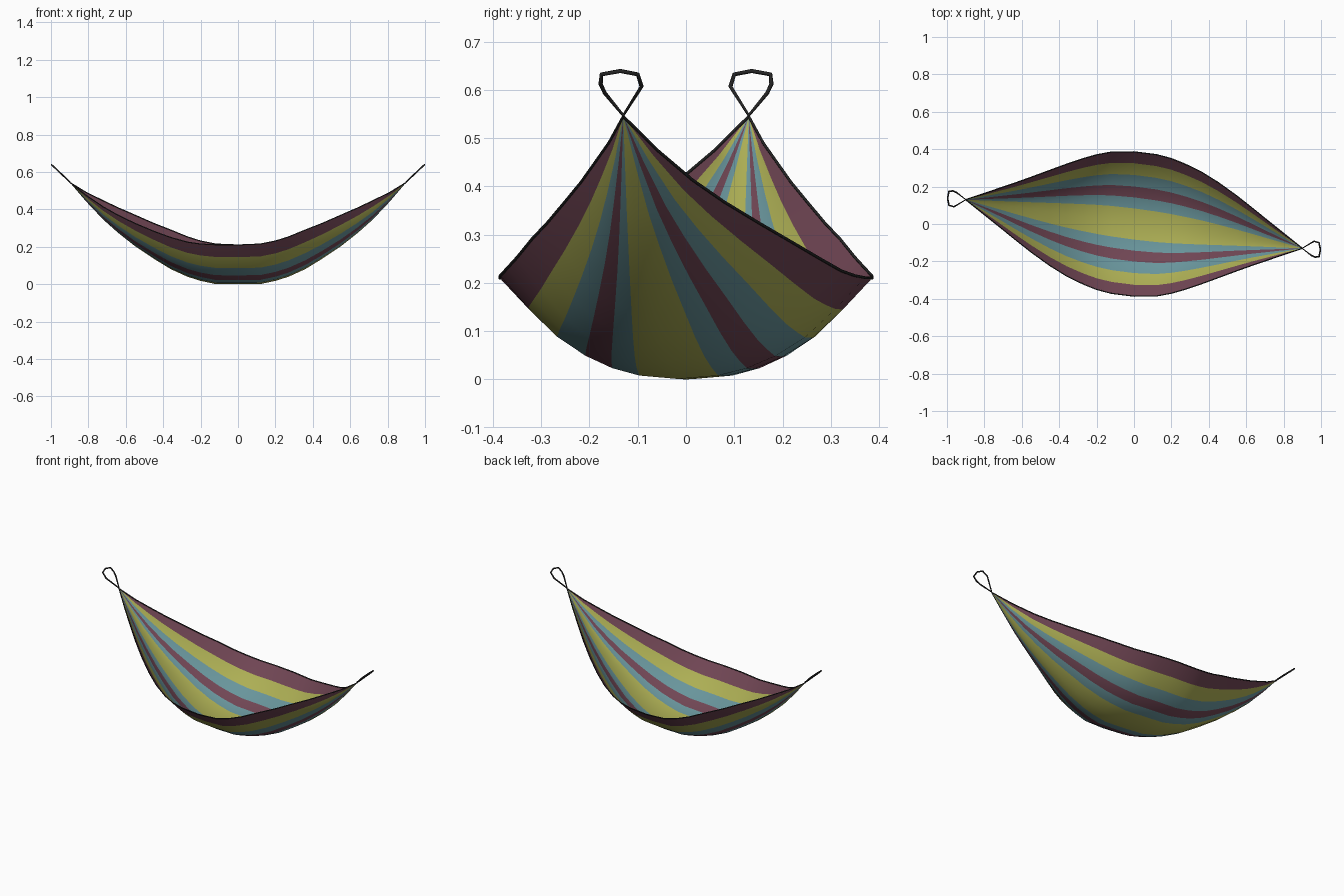
import bpy, bmesh

if "Cube" in bpy.data.objects:
    bpy.data.objects.remove(bpy.data.objects["Cube"])


def material(name, rgb):
    m = bpy.data.materials.new(name)
    m.diffuse_color = (*rgb, 1)
    m.use_nodes = True
    m.node_tree.nodes["Principled BSDF"].inputs["Base Color"].default_value = m.diffuse_color
    return m


yellow = material("yellow_cloth", (0.42, 0.43, 0.09))
teal = material("teal_cloth", (0.14, 0.30, 0.33))
maroon = material("maroon_cloth", (0.165, 0.062, 0.09))
black = material("black_rope", (0.018, 0.018, 0.018))

# Half-length stations: x, keel z, back edge (y, z) at +x, back edge (y, z) at -x
STATIONS = [
    (0.00, 0.000, 0.386, 0.210, 0.386, 0.210),
    (0.12, 0.001, 0.371, 0.211, 0.385, 0.215),
    (0.20, 0.018, 0.350, 0.215, 0.370, 0.231),
    (0.27, 0.040, 0.322, 0.225, 0.350, 0.253),
    (0.36, 0.081, 0.278, 0.250, 0.320, 0.290),
    (0.45, 0.136, 0.222, 0.283, 0.287, 0.325),
    (0.55, 0.203, 0.150, 0.325, 0.250, 0.369),
    (0.64, 0.274, 0.079, 0.368, 0.218, 0.408),
    (0.72, 0.345, 0.014, 0.413, 0.191, 0.446),
    (0.81, 0.440, -0.058, 0.474, 0.160, 0.490),
    (0.90, 0.545, -0.130, 0.545, 0.130, 0.545),
]
# Stripe boundaries from keel to edge: sideways fraction, rise fraction
SECTION = [(0, 0), (0.216, 0.033), (0.369, 0.105), (0.52, 0.225),
           (0.68, 0.41), (0.842, 0.69), (1, 1)]
STRIPES = [0, 1, 2, 1, 0, 2]  # yellow, teal, maroon, teal, yellow, maroon

# Full-length rows; the front edge is the back edge turned half a turn
rows = [(-x, kz, yn, zn, -yp, zp) for x, kz, yp, zp, yn, zn in STATIONS[:0:-1]]
rows += [(x, kz, yp, zp, -yn, zn) for x, kz, yp, zp, yn, zn in STATIONS]

# Striped hanging cloth
bm = bmesh.new()
grid = []
for x, kz, by, bz, fy, fz in rows:
    ky = -0.1444 * x
    front = [(x, ky + (fy - ky) * u, kz + (fz - kz) * f) for u, f in SECTION[:0:-1]]
    back = [(x, ky + (by - ky) * u, kz + (bz - kz) * f) for u, f in SECTION]
    grid.append([bm.verts.new(p) for p in front + back])
for a, b in zip(grid, grid[1:]):
    for j in range(12):
        face = bm.faces.new((a[j], b[j], b[j + 1], a[j + 1]))
        face.smooth = True
        face.material_index = STRIPES[j - 6 if j > 5 else 5 - j]
# gather the cloth to a point at both ends
bmesh.ops.remove_doubles(bm, verts=bm.verts, dist=0.0005)
mesh = bpy.data.meshes.new("cloth")
bm.to_mesh(mesh)
bm.free()
for m in (yellow, teal, maroon):
    mesh.materials.append(m)
bpy.context.collection.objects.link(bpy.data.objects.new("cloth", mesh))


def rope(name, points, radius, closed=False):
    curve = bpy.data.curves.new(name, "CURVE")
    curve.dimensions = "3D"
    curve.bevel_depth = radius
    curve.bevel_resolution = 1
    curve.use_fill_caps = True
    spline = curve.splines.new("POLY")
    spline.points.add(len(points) - 1)
    for p, co in zip(spline.points, points):
        p.co = (*co, 1)
    spline.use_cyclic_u = closed
    curve.materials.append(black)
    bpy.context.collection.objects.link(bpy.data.objects.new(name, curve))


# Hem cords along both long edges
rope("back_hem", [(r[0], r[2], r[3]) for r in rows], 0.003)
rope("front_hem", [(r[0], r[4], r[5]) for r in rows], 0.003)

# Hanging loops, one at each end, a half turn apart
LOOP = [(-0.130, 0.547), (-0.168, 0.593), (-0.177, 0.612), (-0.175, 0.632),
        (-0.136, 0.639), (-0.100, 0.632), (-0.092, 0.607)]
for name, s in (("right_loop", 1), ("left_loop", -1)):
    rope(name, [(s * (0.897 + (z - 0.545) * 1.06), s * y, z) for y, z in LOOP], 0.0045, True)
